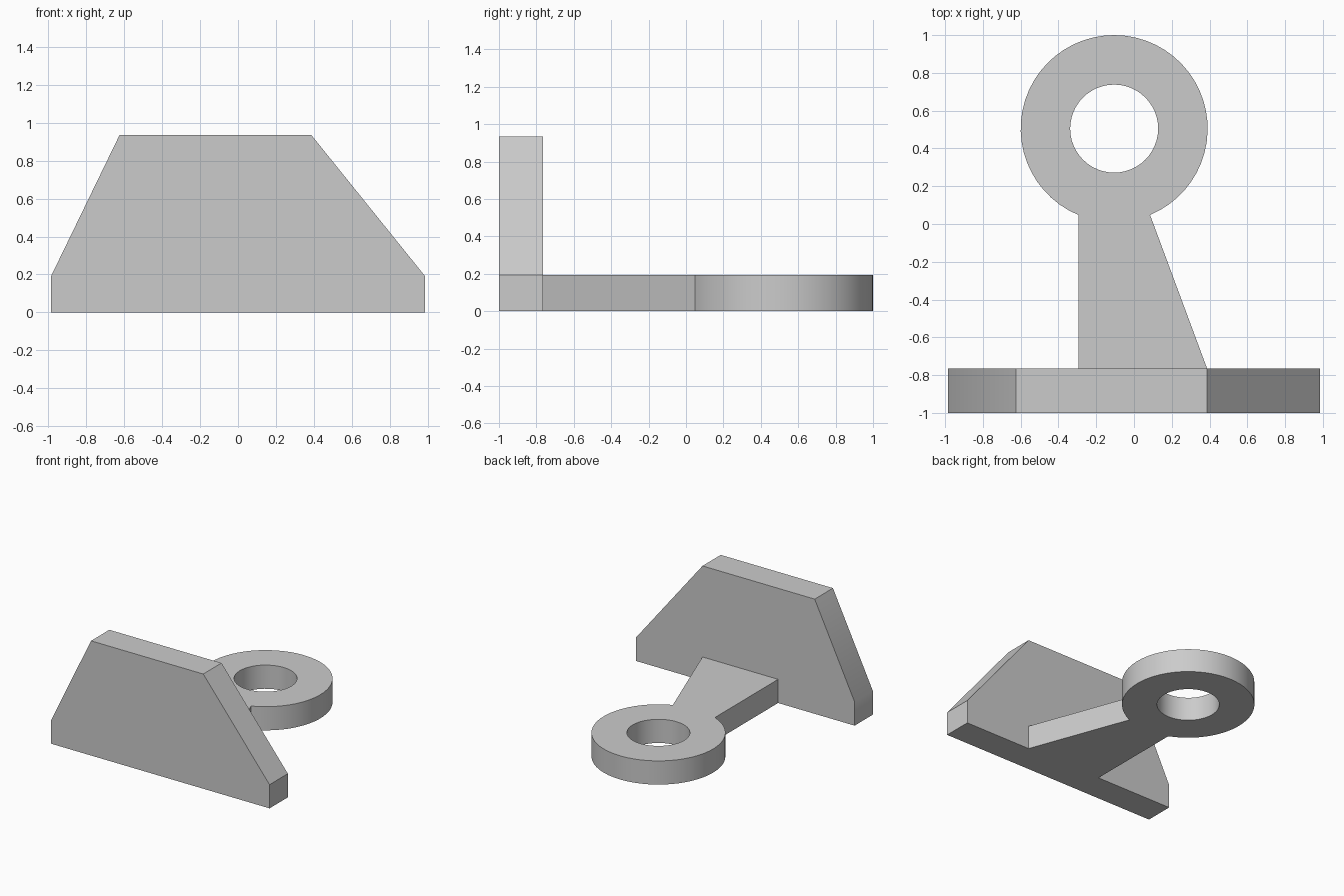
import bpy, bmesh
from math import sin, cos, asin, radians, tau
from mathutils import Vector

cube = bpy.data.objects.get("Cube")
if cube:
    bpy.data.objects.remove(cube, do_unlink=True)

grey = bpy.data.materials.new("plain grey")
grey.use_nodes = True
grey.diffuse_color = (0.6, 0.6, 0.6, 1)
grey.node_tree.nodes["Principled BSDF"].inputs["Base Color"].default_value = grey.diffuse_color


def extruded(name, loops, offset):
    """Fill closed loops (outline first, then holes) and extrude them."""
    bm = bmesh.new()
    for loop in loops:
        verts = [bm.verts.new(p) for p in loop]
        for a, b in zip(verts, verts[1:] + verts[:1]):
            bm.edges.new((a, b))
    bmesh.ops.triangle_fill(bm, use_beauty=True, edges=bm.edges[:])
    result = bmesh.ops.extrude_face_region(bm, geom=bm.faces[:], use_keep_orig=True)
    moved = [v for v in result["geom"] if isinstance(v, bmesh.types.BMVert)]
    bmesh.ops.translate(bm, verts=moved, vec=Vector(offset))
    bmesh.ops.recalc_face_normals(bm, faces=bm.faces[:])
    mesh = bpy.data.meshes.new(name)
    bm.to_mesh(mesh)
    bm.free()
    mesh.materials.append(grey)
    obj = bpy.data.objects.new(name, mesh)
    bpy.context.collection.objects.link(obj)
    bpy.ops.object.select_all(action='DESELECT')
    obj.select_set(True)
    bpy.context.view_layer.objects.active = obj
    bpy.ops.object.shade_smooth_by_angle(angle=radians(30))
    return obj


def arc(cx, cy, radius, start, sweep, count):
    return [(cx + radius * cos(start + sweep * i / count),
             cy + radius * sin(start + sweep * i / count), 0) for i in range(count + 1)]


base_h, plate_h = 0.193, 0.935
front_y, back_y = -1.0, -0.765

# Upright plate with sloping shoulders
half = [(-0.985, 0), (0.985, 0), (0.985, base_h), (0.387, plate_h),
        (-0.625, plate_h), (-0.985, base_h)]
extruded("upright_plate", [[(x, front_y, z) for x, z in half]],
         (0, back_y - front_y, 0))

# Tapered arm running into a round eye with a through hole
cx, cy, outer, inner, neck = -0.105, 0.505, 0.495, 0.233, 0.19
gap = asin(neck / outer)
rim = arc(cx, cy, outer, -tau / 4 + gap, tau - 2 * gap, 48)
hole = arc(cx, cy, inner, 0, tau, 48)[:-1]
outline = rim + [(cx - neck, back_y, 0), (0.387, back_y, 0)]
extruded("arm_with_eye", [outline, hole], (0, 0, base_h))
